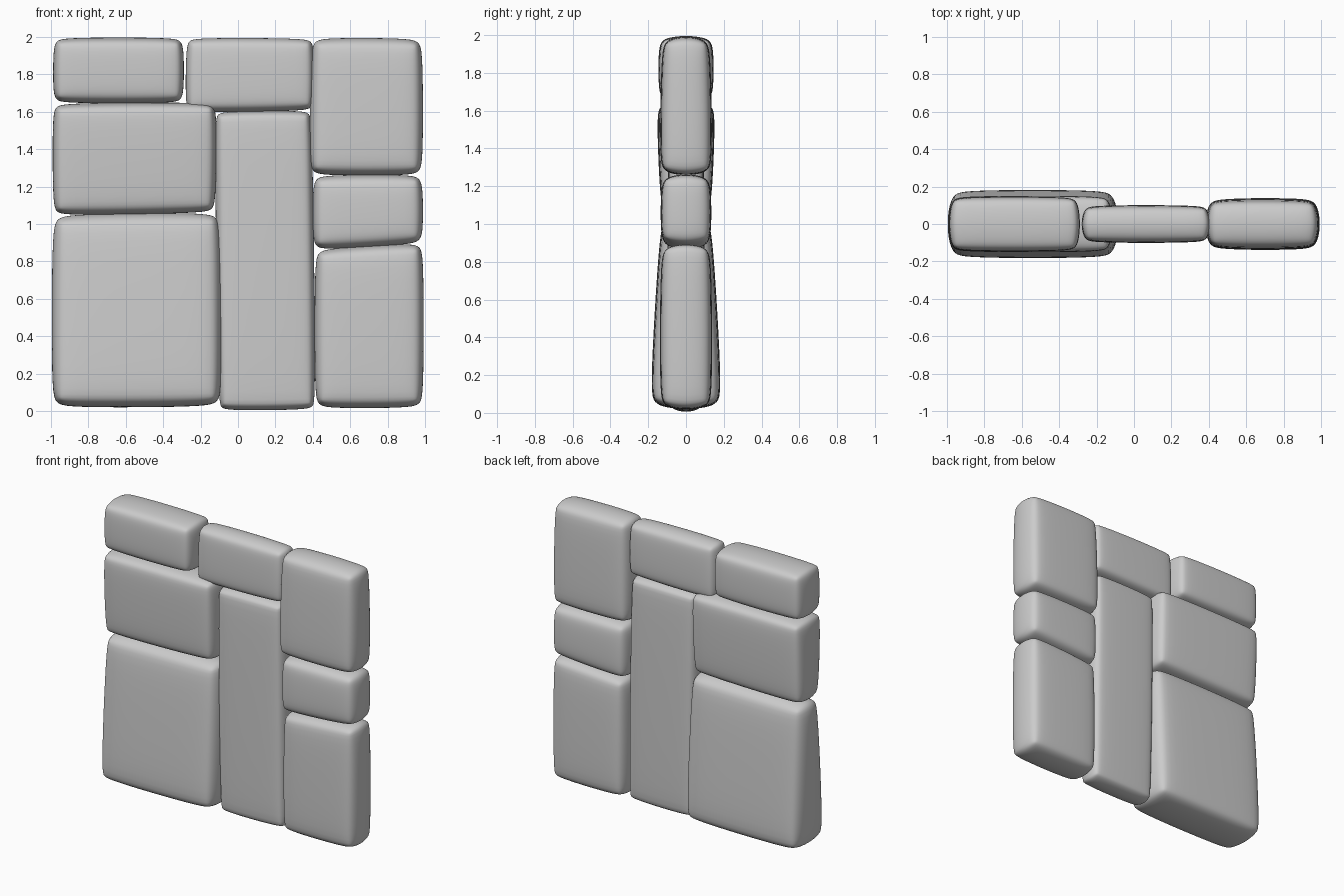
import bpy, bmesh
from mathutils import Vector

if "Cube" in bpy.data.objects:
    bpy.data.objects.remove(bpy.data.objects["Cube"])


def stone(name, corners, y_bottom, y_top, bevel=0.055):
    """Pillowy block: front outline (BL, BR, TR, TL) in x/z plus half depths."""
    bl, br, tr, tl = [Vector(c) for c in corners]
    bm = bmesh.new()
    bmesh.ops.create_cube(bm, size=2)
    bmesh.ops.subdivide_edges(bm, edges=bm.edges[:], cuts=1, use_grid_fill=True)
    for v in bm.verts:
        u, d, w = v.co
        s, t = (u + 1) / 2, (w + 1) / 2
        p = (bl * (1 - s) + br * s) * (1 - t) + (tl * (1 - s) + tr * s) * t
        depth = y_bottom * (1 - t) + y_top * t
        # edges sit a little lower than face centres, so every side bulges
        x = p.x - u * (0.014 * d * d + 0.004 * w * w)
        z = p.y - w * (0.016 * d * d + 0.004 * u * u)
        y = d * (depth - 0.004 * (u * u + w * w))
        v.co = (x, y, z)
    bmesh.ops.recalc_face_normals(bm, faces=bm.faces[:])
    mesh = bpy.data.meshes.new(name)
    bm.to_mesh(mesh)
    bm.free()
    mesh.shade_smooth()
    ob = bpy.data.objects.new(name, mesh)
    bpy.context.collection.objects.link(ob)
    b = ob.modifiers.new("round_edges", 'BEVEL')
    b.width, b.segments = bevel, 2
    b.limit_method, b.angle_limit = 'ANGLE', 0.8
    ob.modifiers.new("smooth", 'SUBSURF').levels = 2
    ob.modifiers["smooth"].render_levels = 2
    return ob


# left column
stone("left_bottom_stone",
      [(-1.0, 0.015), (-0.08, 0.02), (-0.085, 1.065), (-0.995, 1.055)], 0.197, 0.138, 0.075)
stone("left_middle_stone",
      [(-0.992, 1.04), (-0.115, 1.055), (-0.108, 1.655), (-0.995, 1.65)], 0.137, 0.16)
stone("left_top_stone",
      [(-0.992, 1.64), (-0.285, 1.64), (-0.285, 2.0), (-0.99, 2.0)], 0.148, 0.148, 0.05)

# centre column
stone("centre_tall_stone",
      [(-0.11, 0.0), (0.42, 0.005), (0.40, 1.61), (-0.13, 1.605)], 0.10, 0.10, 0.045)
stone("centre_top_stone",
      [(-0.285, 1.59), (0.41, 1.60), (0.41, 1.995), (-0.28, 1.998)], 0.105, 0.10, 0.045)

# right column
stone("right_bottom_stone",
      [(0.405, 0.012), (0.995, 0.015), (0.995, 0.905), (0.405, 0.87)], 0.142, 0.138, 0.06)
stone("right_middle_stone",
      [(0.395, 0.855), (0.992, 0.89), (0.99, 1.268), (0.395, 1.265)], 0.137, 0.135)
stone("right_top_stone",
      [(0.375, 1.255), (0.992, 1.255), (0.99, 1.995), (0.385, 1.998)], 0.143, 0.132, 0.06)
